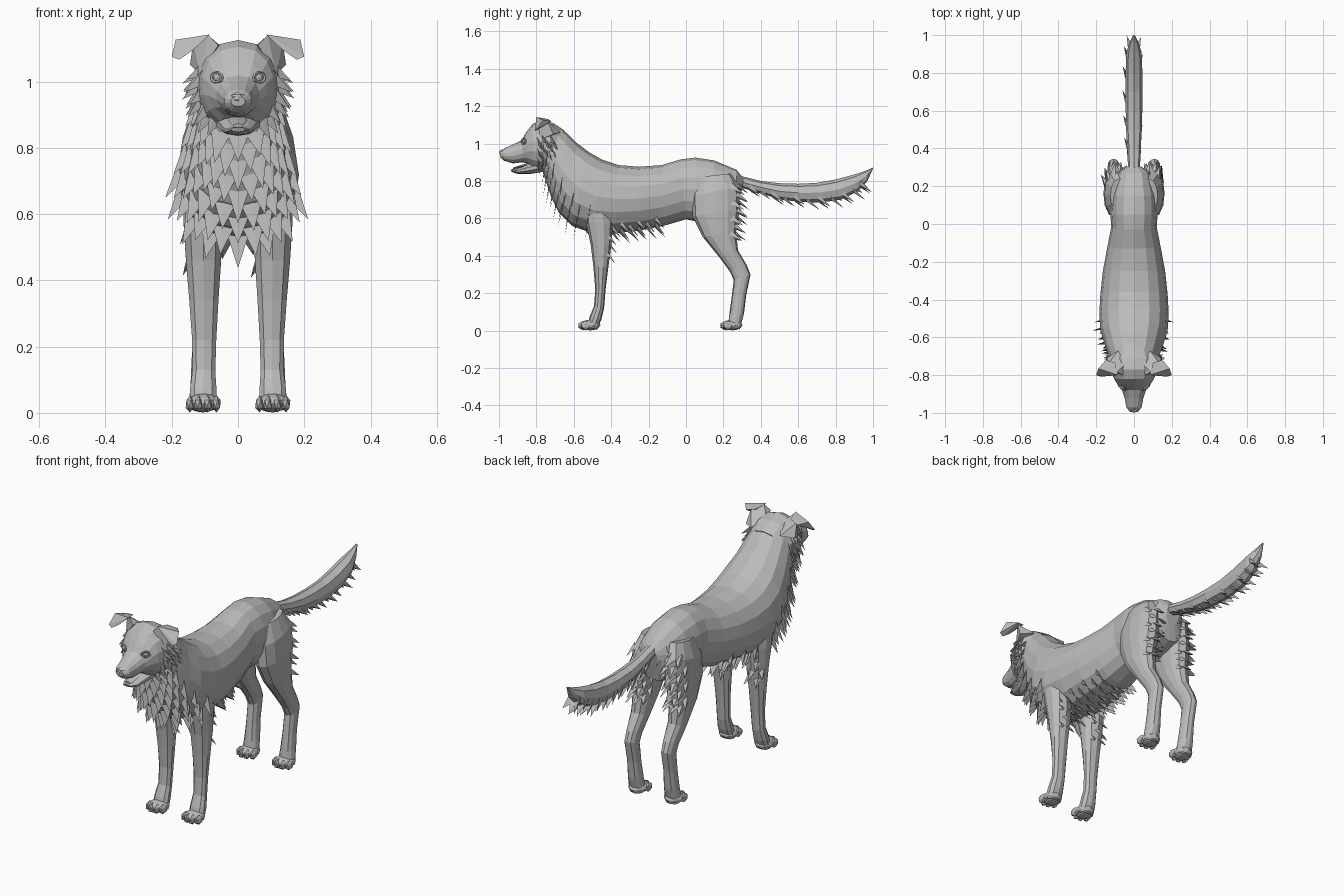
import bpy, bmesh, math, random
from mathutils import Vector

random.seed(4)
GREY = bpy.data.materials.new("grey coat")
GREY.diffuse_color = (0.5, 0.5, 0.5, 1)


def finish(bm, name):
    bmesh.ops.recalc_face_normals(bm, faces=bm.faces)
    me = bpy.data.meshes.new(name)
    bm.to_mesh(me)
    bm.free()
    me.materials.append(GREY)
    ob = bpy.data.objects.new(name, me)
    bpy.context.collection.objects.link(ob)
    return ob


# A station is (y0, z0, y1, z1, centre x, half width): an oval between two profile points
def ring_point(st, a):
    y0, z0, y1, z1, x, w = st
    k = (1 - math.cos(a)) / 2
    s = math.sin(a)
    return Vector((x + w * math.copysign(abs(s) ** 0.85, s), y0 + (y1 - y0) * k, z0 + (z1 - z0) * k))


def loft(name, stations, n=12):
    bm = bmesh.new()
    rings = [[bm.verts.new(ring_point(st, 2 * math.pi * i / n)) for i in range(n)] for st in stations]
    for a, b in zip(rings, rings[1:]):
        for i in range(n):
            j = (i + 1) % n
            bm.faces.new((a[i], a[j], b[j], b[i]))
    bm.faces.new(rings[0])
    bm.faces.new(rings[-1])
    return finish(bm, name)


def hull(name, pts, s=1):
    bm = bmesh.new()
    for x, y, z in pts:
        bm.verts.new((x * s, y, z))
    bmesh.ops.convex_hull(bm, input=bm.verts)
    return finish(bm, name)


def ball(name, loc, size, sub=2):
    bm = bmesh.new()
    bmesh.ops.create_icosphere(bm, subdivisions=sub, radius=1)
    for v in bm.verts:
        v.co = Vector([v.co[i] * size[i] + loc[i] for i in range(3)])
    return finish(bm, name)


# Pointed fur tufts growing out of a lofted surface
def fur(name, stations, us, angles, length, width, lean, out_amt=0.5):
    bm = bmesh.new()
    lean = Vector(lean).normalized()
    for row, u in enumerate(us):
        i = min(int(u), len(stations) - 2)
        st = [p + (q - p) * (u - i) for p, q in zip(stations[i], stations[i + 1])]
        c = (ring_point(st, 0) + ring_point(st, math.pi)) / 2
        step = (angles[1] - angles[0]) / 2 if len(angles) > 1 and row % 2 else 0
        for deg in angles:
            a = math.radians(180 + deg + step)
            p = ring_point(st, a)
            out = (p - c).normalized()
            side = (ring_point(st, a + 0.05) - ring_point(st, a - 0.05)).normalized()
            ln = length * random.uniform(0.8, 1.15)
            tip = bm.verts.new(p + (out * out_amt + lean).normalized() * ln)
            b = [bm.verts.new(q) for q in (p + side * width - out * 0.01, p - side * width - out * 0.01,
                                           p - lean * width * 1.3 - out * 0.004, p + out * width * 0.35)]
            for f in ((b[0], b[3], tip), (b[3], b[1], tip), (b[1], b[0], tip),
                      (b[0], b[2], b[3]), (b[2], b[1], b[3]), (b[0], b[1], b[2])):
                bm.faces.new(f)
    return finish(bm, name)


def span(a, b, n):
    return [a + (b - a) * i / (n - 1) for i in range(n)]


# Torso and neck, from rump to throat
torso = [(.31, .81, .29, .72, 0, .04), (.27, .86, .27, .63, 0, .095), (.15, .91, .15, .59, 0, .122),
         (.05, .925, .05, .585, 0, .125), (-.03, .915, 0, .595, 0, .12), (-.13, .885, -.12, .56, 0, .142),
         (-.25, .876, -.25, .535, 0, .165), (-.36, .885, -.38, .52, 0, .178), (-.45, .915, -.5, .52, 0, .184),
         (-.52, .955, -.61, .56, 0, .178), (-.58, 1.0, -.68, .63, 0, .158), (-.63, 1.05, -.72, .71, 0, .142),
         (-.68, 1.09, -.75, .80, 0, .125), (-.73, 1.11, -.77, .86, 0, .12)]
loft("torso", torso, 16)

# Head with upper muzzle, then the open lower jaw
head = [(-.65, 1.07, -.70, .88, 0, .10), (-.71, 1.11, -.73, .87, 0, .128), (-.77, 1.125, -.78, .85, 0, .125),
        (-.82, 1.105, -.82, .868, 0, .108), (-.855, 1.06, -.845, .89, 0, .088), (-.88, 1.018, -.87, .9, 0, .066),
        (-.925, .995, -.925, .894, 0, .05), (-.97, .975, -.972, .908, 0, .041), (-.996, .955, -.992, .925, 0, .022)]
loft("head", head, 14)
loft("lower_jaw", [(-.77, .91, -.76, .85, 0, .075), (-.84, .893, -.84, .836, 0, .056),
                   (-.90, .866, -.90, .838, 0, .041), (-.938, .862, -.932, .848, 0, .022)], 10)
loft("tongue", [(-.82, .90, -.82, .882, 0, .03), (-.88, .886, -.88, .873, 0, .027),
                (-.925, .872, -.925, .862, 0, .016)], 8)
ball("nose", (0, -.982, .952), (.026, .018, .018), 1)

# Tail with a feathered underside
tail = [(.22, .87, .25, .79, 0, .03), (.30, .825, .31, .76, 0, .032), (.40, .80, .41, .73, 0, .036),
        (.50, .788, .51, .70, 0, .042), (.60, .785, .61, .688, 0, .044), (.70, .79, .72, .685, 0, .044),
        (.80, .808, .83, .70, 0, .044), (.90, .835, .92, .745, 0, .04), (.96, .855, .97, .80, 0, .022),
        (1.0, .872, .998, .862, 0, .004)]
loft("tail", tail, 8)
fur("tail_feathers", tail, span(1.4, 7.4, 11), [-45, 0, 45], .065, .024, (0, .8, -.35), .35)

# Ruff, breast, belly and cheek fur
fur("chest_fur", torso, span(8.3, 12.6, 9), span(-72, 72, 7), .085, .034, (0, -.1, -1), .55)
fur("belly_fur", torso, span(5.3, 8.2, 9), span(-40, 40, 5), .07, .028, (0, .7, -.4), .5)
for s, tag in ((1, "left"), (-1, "right")):
    fur("cheek_fur_" + tag, head, [.7, 1.1, 1.5, 1.9, 2.3], [-s * d for d in (35, 58, 80, 100)],
        .058, .022, (s * .25, .35, -.9), .6)

for s, tag in ((1, "left"), (-1, "right")):
    # Folded ears
    hull("ear_base_" + tag, [(.045, -.74, 1.1), (.06, -.80, 1.11), (.09, -.785, 1.14), (.135, -.74, 1.12),
                             (.145, -.71, 1.05), (.115, -.78, 1.02), (.085, -.67, 1.06)], s)
    hull("ear_flap_" + tag, [(.085, -.80, 1.142), (.1, -.735, 1.13), (.15, -.72, 1.118), (.188, -.765, 1.126),
                             (.2, -.80, 1.075), (.178, -.808, 1.066), (.135, -.805, 1.095)], s)
    # Eyes with lids
    ball("eye_" + tag, (s * .062, -.862, 1.012), (.015, .015, .015))
    bpy.ops.mesh.primitive_torus_add(major_segments=10, minor_segments=5, major_radius=.017, minor_radius=.005,
                                     location=(s * .064, -.868, 1.012), rotation=(math.pi / 2, 0, s * .6))
    lid = bpy.context.object
    lid.name = "eyelid_" + tag
    lid.scale = (1.15, .85, 1)
    lid.data.materials.append(GREY)

    # Front leg from shoulder to wrist
    foreleg = [(-.56, .72, -.40, .72, s * .10, .065), (-.535, .58, -.39, .57, s * .105, .062),
               (-.51, .46, -.40, .45, s * .104, .055), (-.495, .34, -.415, .34, s * .103, .046),
               (-.485, .22, -.43, .22, s * .102, .038), (-.492, .13, -.438, .12, s * .103, .036),
               (-.515, .075, -.452, .06, s * .105, .042), (-.53, .02, -.475, .006, s * .105, .043)]
    loft("front_leg_" + tag, foreleg, 10)
    fur("elbow_fur_" + tag, foreleg, [1.6, 2.0, 2.4], [-30, 30], .05, .02, (0, .35, -.9), .4)

    # Hind leg from hip to hock to foot
    hindleg = [(.06, .82, .24, .84, s * .075, .05), (.03, .72, .285, .77, s * .09, .066),
               (.035, .61, .288, .65, s * .10, .062), (.09, .50, .268, .53, s * .106, .053),
               (.18, .39, .278, .43, s * .108, .043), (.235, .315, .325, .35, s * .108, .034),
               (.255, .27, .345, .30, s * .108, .032), (.243, .17, .322, .19, s * .107, .032),
               (.232, .09, .31, .09, s * .106, .037), (.225, .03, .287, .006, s * .106, .043)]
    loft("hind_leg_" + tag, hindleg, 12)
    fur("thigh_fur_" + tag, hindleg, span(1, 3.1, 7), [-35, 5, 45], .06, .025, (0, .45, -.75), .5)

    # Paws with four toes
    for name, y in (("front", -.50), ("hind", .26)):
        ball(f"{name}_paw_{tag}", (s * .105, y - .012, .03), (.05, .055, .029))
        for k, dx in enumerate((-.04, -.014, .014, .04)):
            fwd = .05 if abs(dx) < .03 else .036
            ball(f"{name}_toe_{tag}_{k + 1}", (s * .105 + dx, y - fwd, .027), (.0145, .03, .026), 1)
